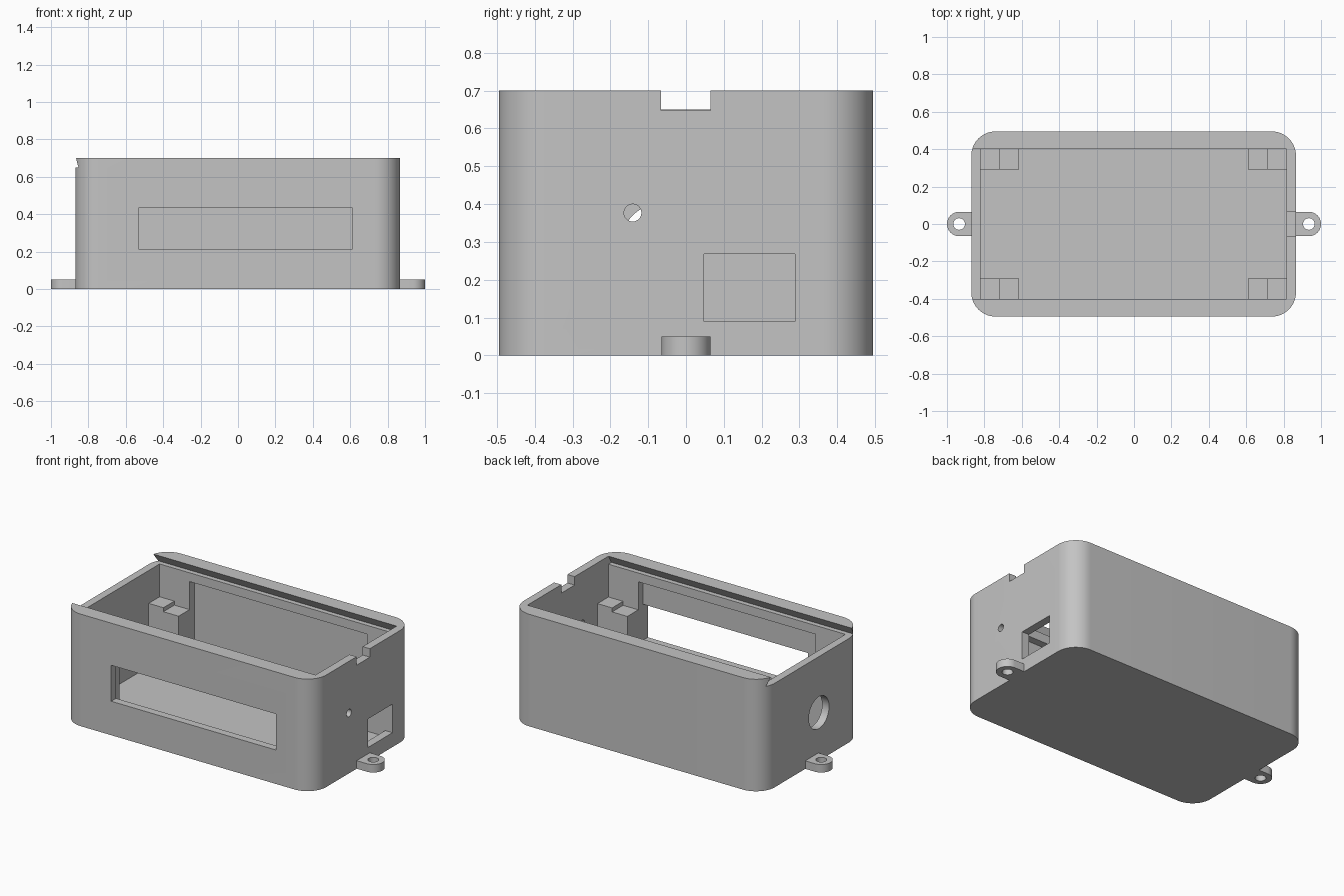
import bpy, bmesh, math

old = bpy.data.objects.get("Cube")
if old:
    bpy.data.objects.remove(old, do_unlink=True)

grey = bpy.data.materials.new("light grey plastic")
grey.use_nodes = True
GREY = (0.55, 0.55, 0.55, 1)
grey.diffuse_color = GREY
grey.node_tree.nodes["Principled BSDF"].inputs["Base Color"].default_value = GREY

# Main sizes
X0, X1, Y, H = -0.87, 0.866, 0.495, 0.70      # outside
IX0, IX1, IY = -0.822, 0.816, 0.40            # cavity
FLOOR, LEDGE, R = 0.05, 0.65, 0.13
P0, P1 = -0.615, 0.61                         # inner edges of the posts


def prism(name, points, vec):
    """Extrude a closed planar outline along vec."""
    bm = bmesh.new()
    face = bm.faces.new([bm.verts.new(p) for p in points])
    new = bmesh.ops.extrude_face_region(bm, geom=[face])["geom"]
    bmesh.ops.translate(bm, vec=vec, verts=[v for v in new if isinstance(v, bmesh.types.BMVert)])
    bmesh.ops.recalc_face_normals(bm, faces=bm.faces)
    mesh = bpy.data.meshes.new(name)
    bm.to_mesh(mesh)
    bm.free()
    mesh.materials.append(grey)
    obj = bpy.data.objects.new(name, mesh)
    bpy.context.collection.objects.link(obj)
    return obj


def box(name, x0, x1, y0, y1, z0, z1):
    return prism(name, [(x0, y0, z0), (x1, y0, z0), (x1, y1, z0), (x0, y1, z0)], (0, 0, z1 - z0))


def arc(cx, cy, r, start, end, n):
    angles = [math.radians(start + (end - start) * i / n) for i in range(n + 1)]
    return [(cx + r * math.cos(a), cy + r * math.sin(a)) for a in angles]


def cut(target, cutters):
    """Subtract each cutter and remove it."""
    bpy.context.view_layer.objects.active = target
    for c in cutters:
        mod = target.modifiers.new("cut", "BOOLEAN")
        mod.operation, mod.solver, mod.object = "DIFFERENCE", "EXACT", c
        bpy.ops.object.modifier_apply(modifier=mod.name)
        bpy.data.objects.remove(c, do_unlink=True)


def smooth(obj):
    bpy.ops.object.select_all(action="DESELECT")
    obj.select_set(True)
    bpy.context.view_layer.objects.active = obj
    bpy.ops.object.shade_smooth_by_angle(angle=math.radians(30))


# Case shell with rounded vertical corners
outline = []
for cx, cy, a in ((X1 - R, Y - R, 0), (X0 + R, Y - R, 90), (X0 + R, R - Y, 180), (X1 - R, R - Y, 270)):
    outline += arc(cx, cy, R, a, a + 90, 16)
shell = prism("case_shell", [(x, y, 0) for x, y in outline], (0, 0, H))

# Cavity and the undercut lid channel, open at one end
top = H + 0.02
slope = 0.03 / (H - LEDGE)
narrow, wide = IY - 0.02 * slope, IY + 0.03
channel = [(-1.1, -wide, LEDGE), (-1.1, wide, LEDGE), (-1.1, narrow, top), (-1.1, -narrow, top)]
cutters = [
    box("cavity", IX0, IX1, -IY, IY, FLOOR, LEDGE + 0.02),
    prism("lid_channel", channel, (1.1 + IX1, 0, 0)),
    box("latch_notch", IX1 - 0.05, 1, -0.066, 0.065, 0.647, top),
]
# Thinned long walls, display window and side port
for s in (-1, 1):
    ya, yb = sorted((s * (IY - 0.05), s * (IY + 0.047)))
    cutters.append(box("wall_recess", P0, P1, ya, yb, FLOOR, 0.595))
cutters += [
    box("display_window", -0.53, 0.61, -0.6, -0.35, 0.212, 0.437),
    box("side_port", 0.75, 1, 0.047, 0.288, 0.09, 0.268),
]
# Round holes in the end walls
for x, y, z, r in ((0.75, -0.141, 0.377, 0.023), (-1, -0.07, 0.30, 0.1)):
    ring = arc(y, z, r, 0, 360, 40)[:-1]
    cutters.append(prism("round_hole", [(x, a, b) for a, b in ring], (0.25, 0, 0)))
cut(shell, cutters)
smooth(shell)

# Stepped board posts in the four corners
for xside, wall, mid, inner in (("right", IX0, -0.72, P0), ("left", IX1, 0.715, P1)):
    for yside, s in (("front", -1), ("back", 1)):
        profile = [(wall, FLOOR), (inner, FLOOR), (inner, 0.42), (mid, 0.42), (mid, 0.445), (wall, 0.445)]
        prism(f"{yside}_{xside}_post", [(x, s * 0.292, z) for x, z in profile], (0, s * (IY - 0.292), 0))

# Mounting ears with screw holes
for side, s, wall in (("left", 1, X1), ("right", -1, X0)):
    ear = [(wall - s * 0.01, -0.065)]
    ear += [(s * x, y) for x, y in arc(0.935, 0, 0.065, -90, 90, 24)]
    ear.append((wall - s * 0.01, 0.065))
    tab = prism(f"{side}_mounting_ear", [(x, y, 0) for x, y in ear], (0, 0, 0.05))
    hole = [(x, y, -0.1) for x, y in arc(s * 0.935, 0, 0.031, 0, 360, 32)[:-1]]
    cut(tab, [prism("screw_hole", hole, (0, 0, 0.3))])
    smooth(tab)
